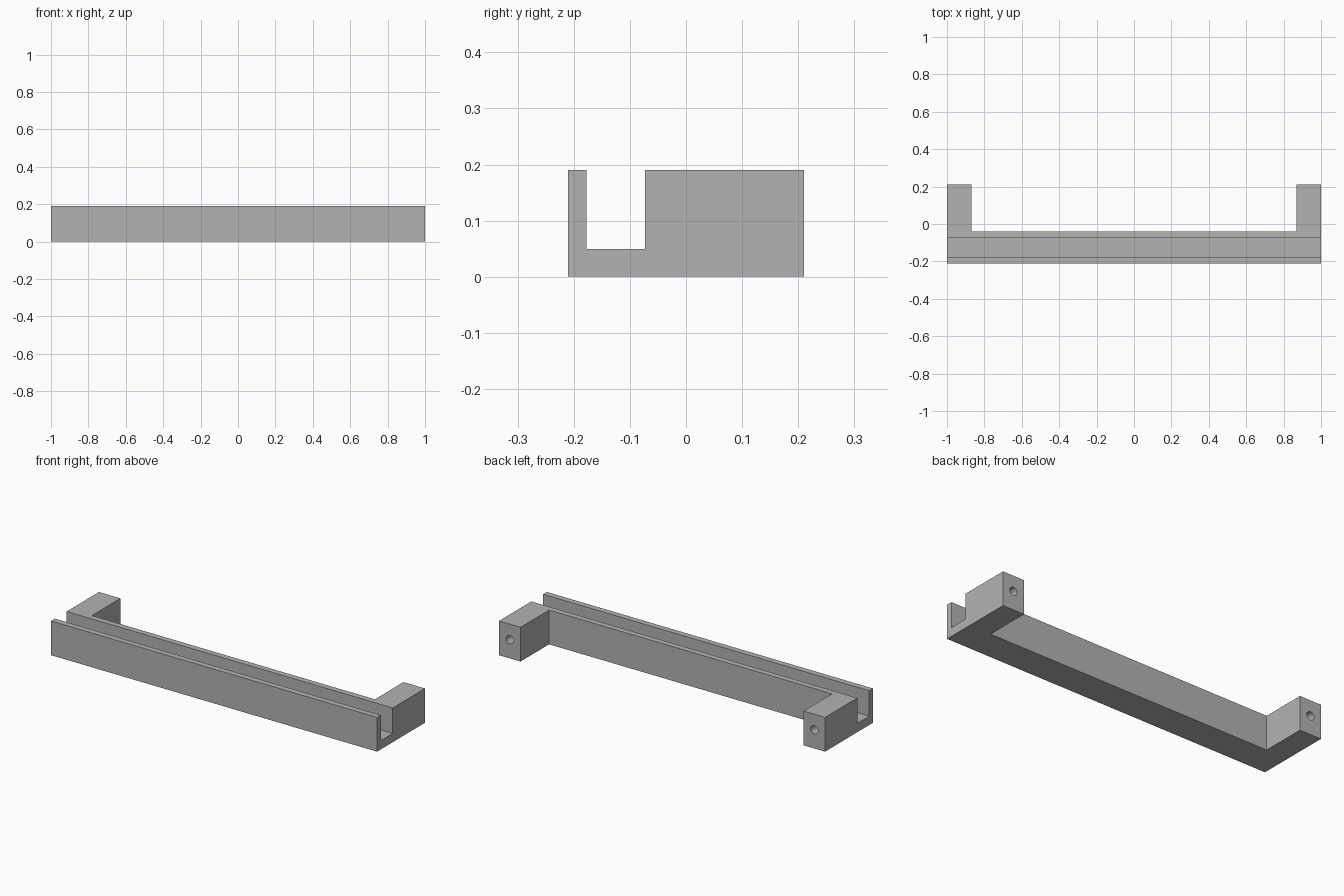
import bpy
import bmesh
from mathutils import Matrix, Vector

cube = bpy.data.objects.get("Cube")
if cube:
    bpy.data.objects.remove(cube, do_unlink=True)

HALF_LEN, HALF_DEPTH, HEIGHT = 1.0, 0.21, 0.19
ARM_INNER = 0.868        # inner face of each end arm
WALL_BACK = -0.04        # rear face of the channel
HOLE_R, HOLE_DEPTH, HOLE_Z = 0.023, 0.2, 0.104

grey = bpy.data.materials.new("mid grey")
grey.use_nodes = True
colour = (0.45, 0.45, 0.45, 1)
grey.diffuse_color = colour
grey.node_tree.nodes["Principled BSDF"].inputs["Base Color"].default_value = colour


def make_object(name, bm):
    bmesh.ops.recalc_face_normals(bm, faces=bm.faces)
    mesh = bpy.data.meshes.new(name)
    bm.to_mesh(mesh)
    bm.free()
    mesh.materials.append(grey)
    obj = bpy.data.objects.new(name, mesh)
    bpy.context.collection.objects.link(obj)
    return obj


def cut(target, cutter):
    """Subtract the cutter for good and discard it."""
    cutter.hide_render = True
    mod = target.modifiers.new("cut", 'BOOLEAN')
    mod.operation = 'DIFFERENCE'
    mod.solver = 'EXACT'
    mod.object = cutter
    bpy.context.view_layer.objects.active = target
    bpy.ops.object.modifier_apply(modifier=mod.name)
    bpy.data.objects.remove(cutter, do_unlink=True)


# Full-length bar with an open channel, from its end profile
profile = [(-HALF_DEPTH, 0), (HALF_DEPTH, 0), (HALF_DEPTH, HEIGHT),
           (-0.073, HEIGHT), (-0.073, 0.049), (-0.177, 0.049),
           (-0.177, HEIGHT), (-HALF_DEPTH, HEIGHT)]
bm = bmesh.new()
end = bm.faces.new([bm.verts.new((-HALF_LEN, y, z)) for y, z in profile])
sweep = bmesh.ops.extrude_face_region(bm, geom=[end])
moved = [v for v in sweep["geom"] if isinstance(v, bmesh.types.BMVert)]
bmesh.ops.translate(bm, verts=moved, vec=(2 * HALF_LEN, 0, 0))
bracket = make_object("channel_bracket", bm)

# Gap between the two rear arms
bm = bmesh.new()
gap_back = HALF_DEPTH + 0.1
size = Vector((2 * ARM_INNER, gap_back - WALL_BACK, 2 * HEIGHT))
centre = Vector((0, (gap_back + WALL_BACK) / 2, HEIGHT / 2))
bmesh.ops.create_cube(bm, size=1, matrix=Matrix.Translation(centre) @ Matrix.Diagonal(size).to_4x4())
cut(bracket, make_object("gap_cutter", bm))

# Blind screw hole in the rear end of each arm
for side in (-1, 1):
    bm = bmesh.new()
    place = Matrix.Translation((side * (HALF_LEN + ARM_INNER) / 2, HALF_DEPTH, HOLE_Z))
    bmesh.ops.create_cone(bm, cap_ends=True, segments=32, radius1=HOLE_R, radius2=HOLE_R,
                          depth=2 * HOLE_DEPTH, matrix=place @ Matrix.Rotation(1.5707963, 4, 'X'))
    cut(bracket, make_object("hole_cutter", bm))

# Smooth hole walls, sharp edges elsewhere
bpy.ops.object.select_all(action='DESELECT')
bracket.select_set(True)
bpy.context.view_layer.objects.active = bracket
bpy.ops.object.shade_smooth_by_angle(angle=0.52)
